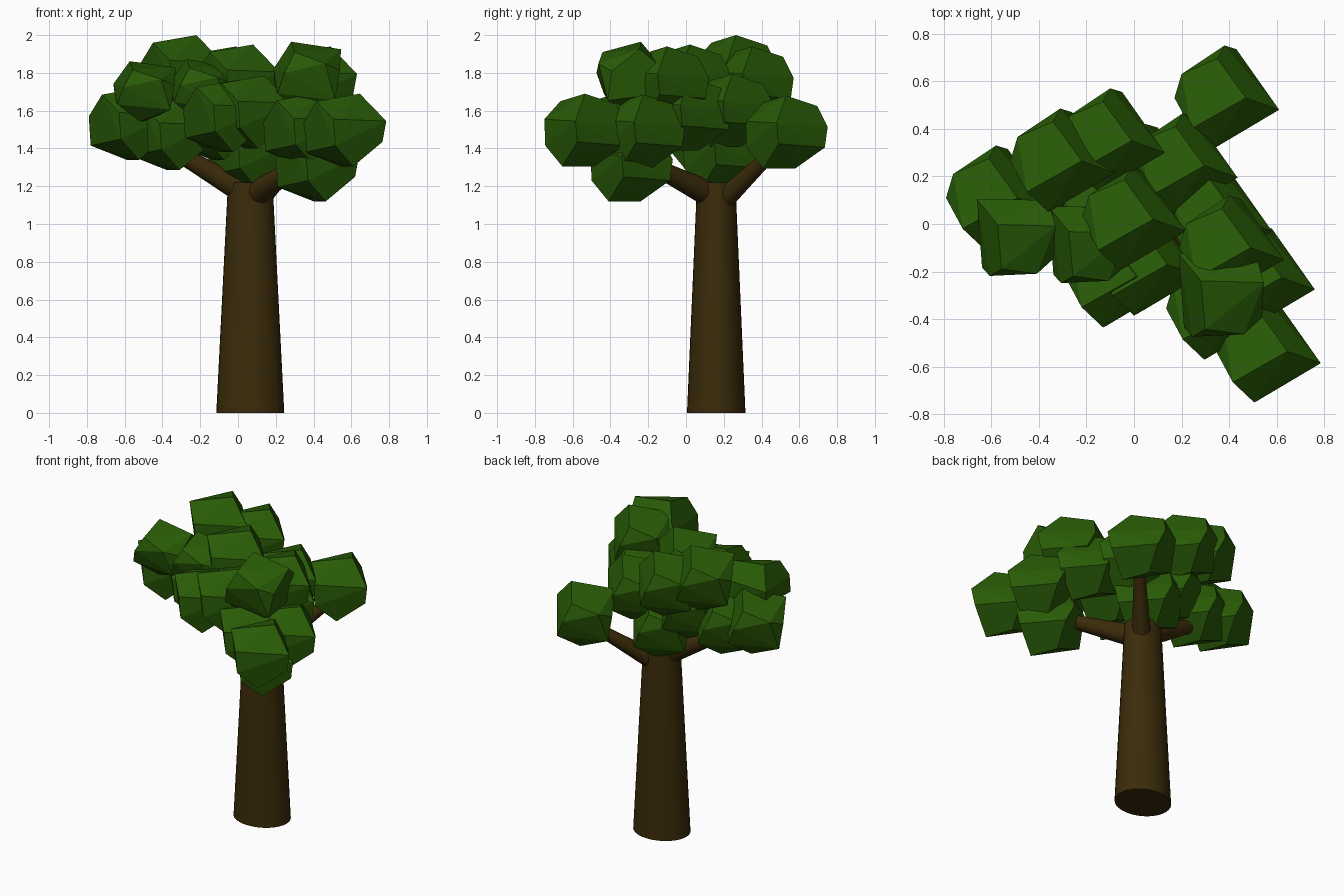
import bpy, bmesh, math
from mathutils import Vector, Matrix

if "Cube" in bpy.data.objects:
    bpy.data.objects.remove(bpy.data.objects["Cube"])


def material(name, rgb):
    m = bpy.data.materials.new(name)
    m.diffuse_color = (*rgb, 1)
    m.use_nodes = True
    m.node_tree.nodes["Principled BSDF"].inputs["Base Color"].default_value = m.diffuse_color
    return m


BARK = material("dark_bark", (0.043, 0.024, 0.003))
LEAF = material("leaf_green", (0.022, 0.105, 0.002))


def finish(bm, name, mat):
    bmesh.ops.recalc_face_normals(bm, faces=bm.faces[:])
    me = bpy.data.meshes.new(name)
    bm.to_mesh(me)
    bm.free()
    me.materials.append(mat)
    ob = bpy.data.objects.new(name, me)
    bpy.context.collection.objects.link(ob)
    return ob


def limb(name, a, b, r1, r2, squash=1.0):
    """Tapered round limb from a to b, smooth along its sides."""
    a, b = Vector(a), Vector(b)
    d = b - a
    bm = bmesh.new()
    bmesh.ops.create_cone(bm, cap_ends=True, segments=32, radius1=r1, radius2=r2, depth=d.length)
    bm.transform(Matrix.Diagonal((1, squash, 1, 1)))
    rot = d.to_track_quat('Z', 'Y').to_matrix().to_4x4() if abs(d.x) + abs(d.y) > 0 else Matrix()
    bm.transform(Matrix.Translation((a + b) / 2) @ rot)
    for f in bm.faces:
        f.smooth = len(f.verts) == 4
    return finish(bm, name, BARK)


# Trunk and the three branches
limb("trunk", (0.065, 0.16, 0), (0.065, 0.16, 1.22), 0.18, 0.118, 0.86)
limb("back_branch", (0.1, 0.19, 1.12), (0.38, 0.5, 1.42), 0.058, 0.03)
limb("left_branch", (0.07, 0.16, 1.15), (-0.5, 0.13, 1.48), 0.07, 0.03)
limb("front_branch", (0.08, 0.14, 1.15), (0.42, -0.32, 1.38), 0.07, 0.03)

# One lopsided faceted leaf clump, wrapped by a convex hull
CLUMP = [(0.22, -0.05, 0.05), (0.20, -0.04, -0.06), (0.08, 0.0, 0.195),
         (-0.15, -0.13, 0.155), (-0.06, -0.215, 0.06), (-0.05, -0.21, -0.08),
         (0.045, -0.12, -0.19), (-0.02, 0.05, -0.19), (-0.22, 0.0, 0.04),
         (-0.21, 0.03, -0.115), (-0.19, 0.10, 0.08), (-0.04, 0.165, 0.14),
         (-0.01, 0.22, 0.03), (0.04, 0.205, -0.08)]


def clump(name, x, y, z, turn=0, size=(1, 1, 1)):
    bm = bmesh.new()
    for p in CLUMP:
        bm.verts.new(p)
    bmesh.ops.convex_hull(bm, input=bm.verts[:])
    bmesh.ops.dissolve_limit(bm, angle_limit=math.radians(7), verts=bm.verts[:], edges=bm.edges[:])
    bm.transform(Matrix.Translation((x, y, z)) @ Matrix.Diagonal((*size, 1))
                 @ Matrix.Rotation(math.radians(turn), 4, 'Z'))
    finish(bm, name, LEAF)


# Crown: position (and turn, size) of every clump
SMALL = (0.92, 0.92, 0.83)
CROWN = [
    (0.39, 0.53, 1.485),        # outer ends
    (0.565, -0.535, 1.495),
    (-0.57, 0.11, 1.53),
    (0.42, -0.29, 1.31),        # lower layer
    (-0.355, 0.12, 1.475),
    (0.06, 0.20, 1.375),
    (0.355, -0.355, 1.50),      # middle layer
    (0.54, -0.225, 1.49),
    (-0.07, -0.22, 1.57),
    (0.06, -0.17, 1.59),
    (0.215, 0.245, 1.60),
    (0.36, 0.02, 1.58),
    (-0.12, 0.16, 1.53),
    (-0.51, -0.04, 1.70, 149, SMALL),   # upper layer
    (-0.21, -0.07, 1.71, 149, SMALL),
    (0.35, -0.28, 1.77, 149),
    (-0.30, 0.265, 1.805),
    (-0.09, 0.35, 1.745),
    (0.0, 0.02, 1.755),
    (0.41, -0.10, 1.745),
]
for i, c in enumerate(CROWN):
    clump(f"leaf_clump_{i + 1}", *c)
